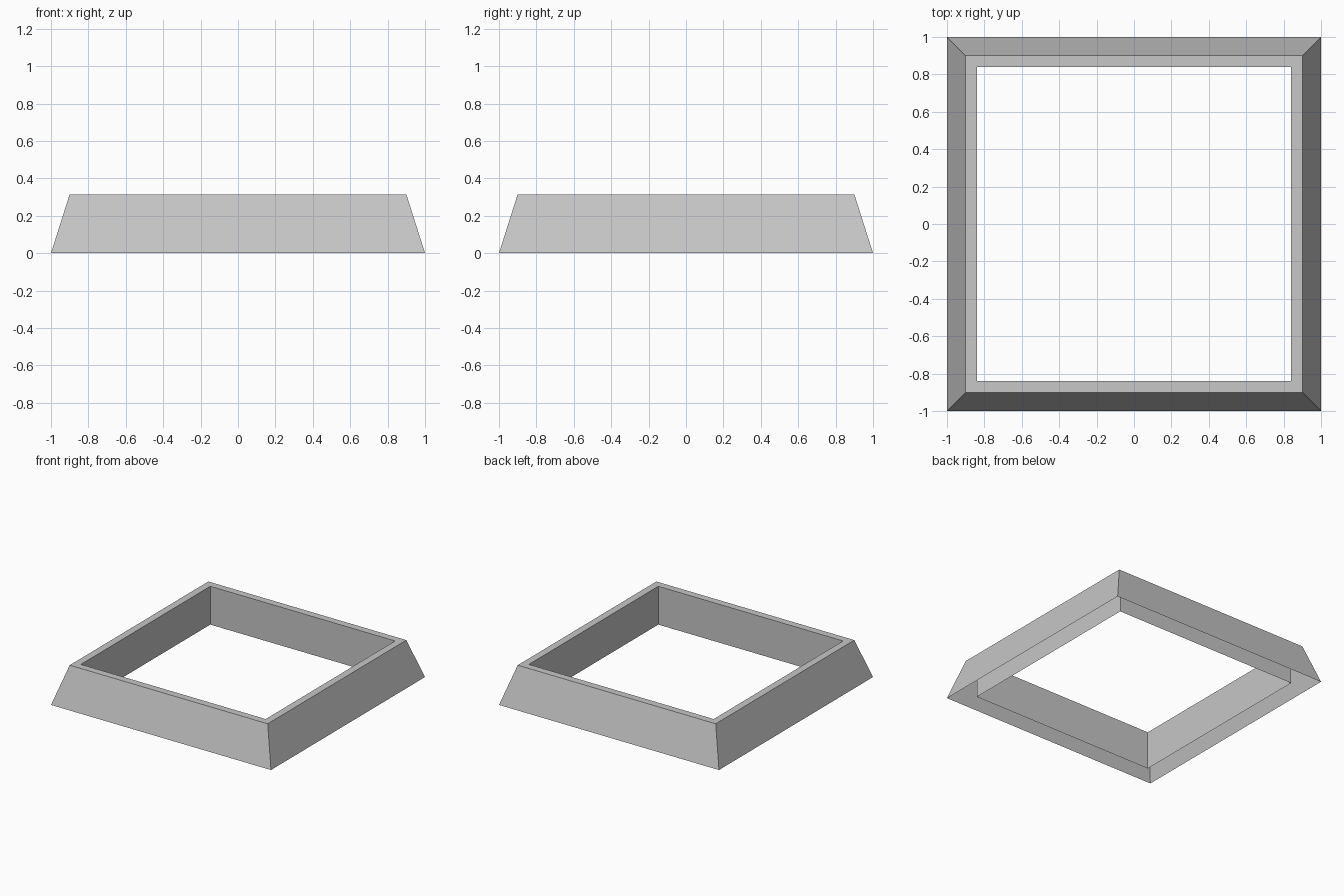
import bpy
import bmesh

if "Cube" in bpy.data.objects:
    bpy.data.objects.remove(bpy.data.objects["Cube"])

# Half-width and height of each square ring, from outer foot over the rim to inner foot
PROFILE = [(1.0, 0.0), (0.9, 0.315), (0.84, 0.315), (0.84, 0.0)]
CORNERS = [(-1, -1), (1, -1), (1, 1), (-1, 1)]

grey = bpy.data.materials.new("plain grey")
grey.diffuse_color = (0.57, 0.57, 0.57, 1.0)
grey.use_nodes = True
grey.node_tree.nodes["Principled BSDF"].inputs["Base Color"].default_value = grey.diffuse_color

# Hollow square frame: sloped outside, flat rim, upright inside, open underneath
bm = bmesh.new()
rings = [[bm.verts.new((sx * r, sy * r, z)) for sx, sy in CORNERS]
         for r, z in PROFILE]
for low, high in zip(rings, rings[1:]):
    for i in range(4):
        j = (i + 1) % 4
        bm.faces.new((low[i], low[j], high[j], high[i]))

mesh = bpy.data.meshes.new("square_frame")
bm.to_mesh(mesh)
bm.free()
mesh.materials.append(grey)
frame = bpy.data.objects.new("square_frame", mesh)
bpy.context.collection.objects.link(frame)
